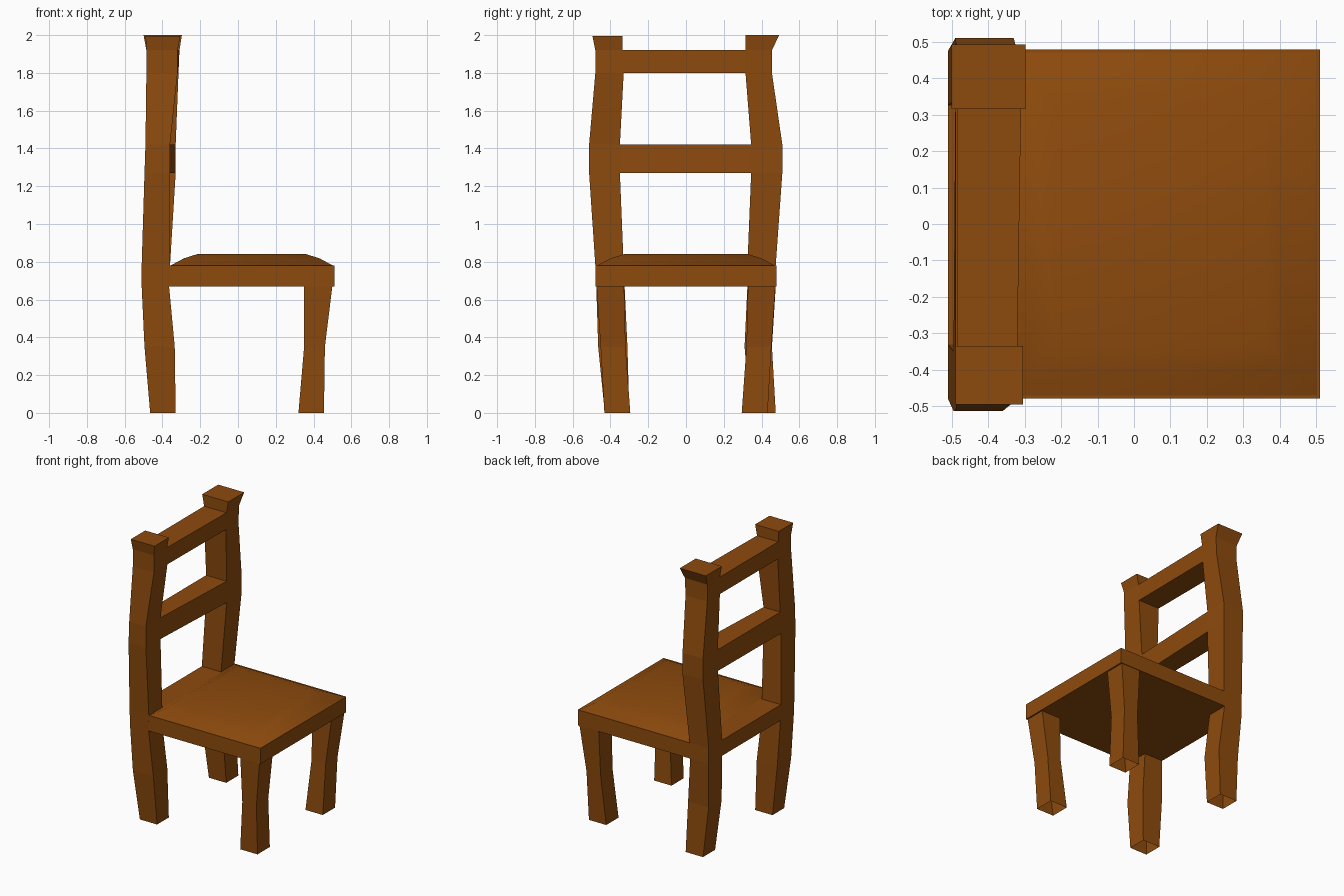
import bpy, bmesh

if "Cube" in bpy.data.objects:
    bpy.data.objects.remove(bpy.data.objects["Cube"])

wood = bpy.data.materials.new("wood")
wood.diffuse_color = (0.27, 0.07, 0.004, 1)
wood.use_nodes = True
wood.node_tree.nodes["Principled BSDF"].inputs["Base Color"].default_value = wood.diffuse_color


def add_ring(bm, z, x0, x1, y0, y1):
    return [bm.verts.new(p) for p in
            ((x0, y0, z), (x1, y0, z), (x1, y1, z), (x0, y1, z))]


def bridge(bm, a, b, skip=()):
    for k in range(4):
        if k not in skip:
            n = (k + 1) % 4
            bm.faces.new((a[k], a[n], b[n], b[k]))


def finish(name, bm):
    bmesh.ops.recalc_face_normals(bm, faces=bm.faces)
    me = bpy.data.meshes.new(name)
    bm.to_mesh(me)
    bm.free()
    me.materials.append(wood)
    ob = bpy.data.objects.new(name, me)
    bpy.context.collection.objects.link(ob)
    return ob


# back frame: two bowed posts joined by three rails; rows are z, x0, x1, y0, y1
left = [(0, -.465, -.33, -.43, -.30), (.35, -.495, -.335, -.465, -.31),
        (.67, -.51, -.365, -.475, -.325), (.78, -.51, -.36, -.48, -.33),
        (1.27, -.495, -.36, -.513, -.35), (1.42, -.49, -.36, -.513, -.35),
        (1.80, -.485, -.32, -.48, -.33), (1.92, -.485, -.32, -.48, -.335),
        (1.995, -.49, -.305, -.495, -.335)]
right = [(0, -.465, -.33, .34, .475), (.35, -.495, -.335, .31, .455),
         (.67, -.51, -.365, .325, .475), (.78, -.51, -.36, .325, .475),
         (1.27, -.49, -.33, .345, .51), (1.42, -.49, -.33, .345, .51),
         (1.80, -.485, -.315, .315, .455), (1.92, -.485, -.31, .315, .455),
         (2.0, -.50, -.297, .315, .493)]
rails = (2, 4, 6)
bm = bmesh.new()
L = [add_ring(bm, *r) for r in left]
R = [add_ring(bm, *r) for r in right]
for i in range(len(L) - 1):
    bridge(bm, L[i], L[i + 1], (2,) if i in rails else ())
    bridge(bm, R[i], R[i + 1], (0,) if i in rails else ())
bm.faces.new(L[-1])
bm.faces.new(R[-1])
for i in rails:
    a = (L[i][2], L[i][3], L[i + 1][3], L[i + 1][2])
    b = (R[i][1], R[i][0], R[i + 1][0], R[i + 1][1])
    bridge(bm, a, b)
finish("back_frame", bm)

# front legs, open at the foot and under the seat
for name, s in (("front_leg_left", -1), ("front_leg_right", 1)):
    bm = bmesh.new()
    rows = [(0, .32, .455, .295, .432), (.35, .35, .46, .32, .452),
            (.675, .35, .50, .328, .474)]
    rings = [add_ring(bm, z, x0, x1, s * a, s * b) for z, x0, x1, a, b in rows]
    for a, b in zip(rings, rings[1:]):
        bridge(bm, a, b)
    finish(name, bm)

# seat slab with a thin rim around the cushion
bm = bmesh.new()
bottom = add_ring(bm, .67, -.365, .51, -.478, .478)
top = add_ring(bm, .78, -.365, .51, -.478, .478)
rim = add_ring(bm, .78, -.357, .502, -.47, .47)
bm.faces.new(bottom)
bridge(bm, bottom, top, (3,))
bridge(bm, top, rim)
finish("seat", bm)

# domed seat cushion
bm = bmesh.new()
rings = [add_ring(bm, z, -.357 + d, .502 - d, -.47 + d, .47 - d)
         for d, z in ((0, .78), (.07, .818), (.14, .84))]
for a, b in zip(rings, rings[1:]):
    bridge(bm, a, b)
bm.faces.new(rings[-1])
cushion = finish("seat_cushion", bm)
cushion.data.shade_smooth()
